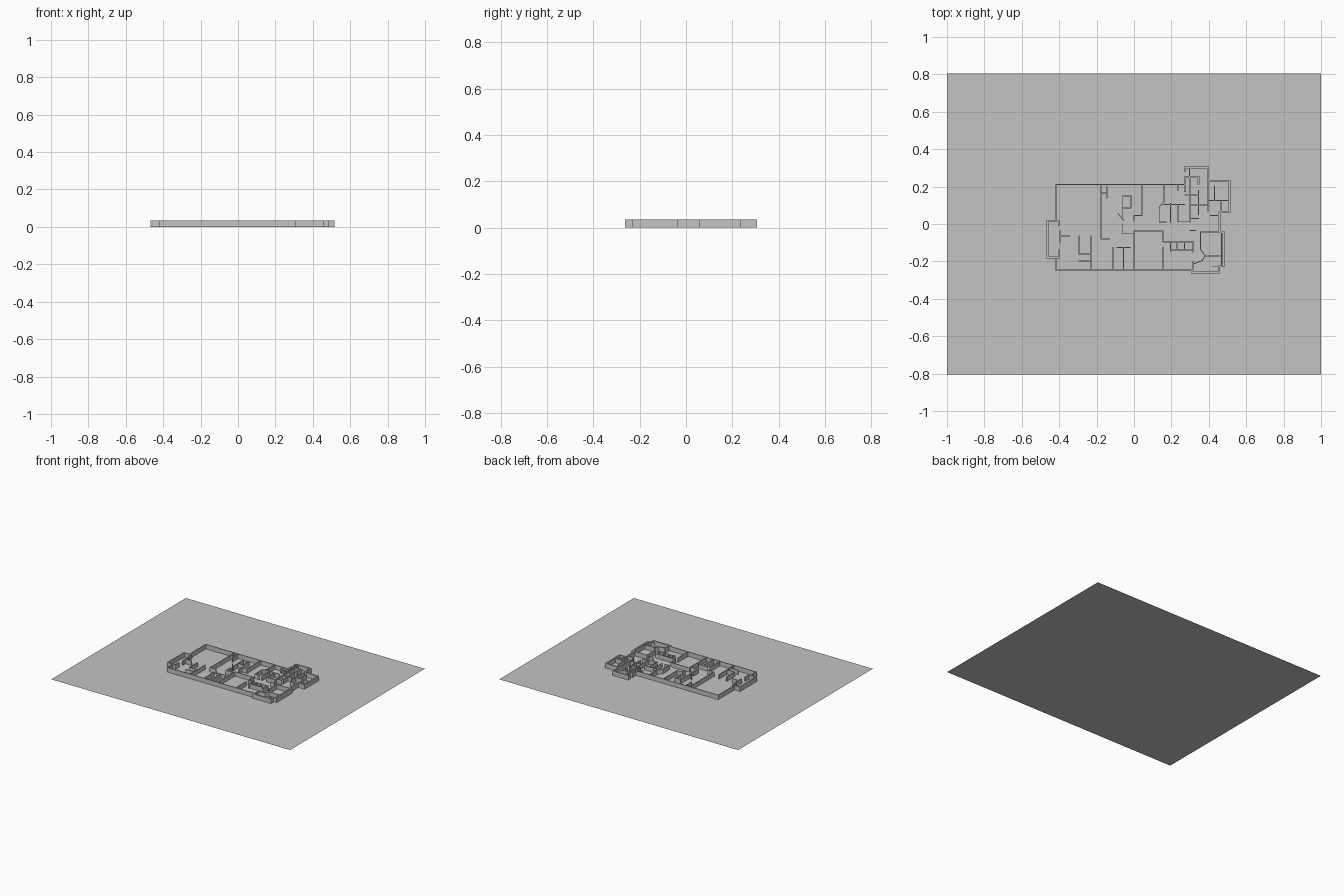
import bpy, bmesh
from mathutils import Vector

HEIGHT = 0.034

grey = bpy.data.materials.new("plain grey")
grey.diffuse_color = (0.55, 0.55, 0.55, 1)


def finish(name, bm):
    me = bpy.data.meshes.new(name)
    bm.to_mesh(me)
    bm.free()
    me.materials.append(grey)
    ob = bpy.data.objects.new(name, me)
    bpy.context.collection.objects.link(ob)
    return ob


def wall_run(bm, pts, t):
    """Open-bottomed wall boxes along a polyline, overlapping at corners."""
    for a, b in zip(pts, pts[1:]):
        a, b = Vector((*a, 0)), Vector((*b, 0))
        d = (b - a).normalized() * t / 2
        n = Vector((-d.y, d.x, 0))
        lo = [bm.verts.new(p) for p in (a - d - n, b + d - n, b + d + n, a - d + n)]
        hi = [bm.verts.new(v.co + Vector((0, 0, HEIGHT))) for v in lo]
        bm.faces.new(hi)
        for i in range(4):
            j = (i + 1) % 4
            bm.faces.new((lo[i], lo[j], hi[j], hi[i]))


def walls(name, runs, t):
    bm = bmesh.new()
    for r in runs:
        wall_run(bm, r, t)
    finish(name, bm)


def v(x, y0, y1):
    return [(x, y0), (x, y1)]


def h(y, x0, x1):
    return [(x0, y), (x1, y)]


# ground sheet
bm = bmesh.new()
bm.faces.new([bm.verts.new(p) for p in
              ((-1, -0.805, 0), (1, -0.805, 0), (1, 0.805, 0), (-1, 0.805, 0))])
finish("ground_sheet", bm)

# long outer walls of the main block
walls("main_outer_walls", [
    [(-0.417, 0.016), (-0.417, 0.211), (0.273, 0.211)],
    [(-0.417, -0.178), (-0.417, -0.247), (0.31, -0.247)],
], 0.006)

# projecting bay on the west end
walls("west_bay", [
    [(-0.402, 0.016), (-0.462, 0.016), (-0.462, -0.179), (-0.399, -0.179), (-0.399, -0.14)],
    v(-0.395, -0.04, -0.095),
    v(-0.402, 0.016, -0.005),
], 0.009)

# stepped outer walls on the east end
walls("east_outer_walls", [
    [(0.31, -0.247), (0.31, -0.259), (0.455, -0.259), (0.455, -0.226),
     (0.478, -0.226), (0.478, -0.042), (0.458, -0.042), (0.458, 0.064),
     (0.51, 0.064), (0.51, 0.23), (0.396, 0.23), (0.396, 0.302),
     (0.273, 0.302), (0.273, 0.285)],
    [(0.273, 0.175), (0.273, 0.252), (0.345, 0.252), (0.345, 0.215)],
], 0.01)

# rooms on the north side
walls("north_room_walls", [
    v(-0.177, 0.211, -0.08),
    v(-0.145, 0.2, 0.14), h(0.165, -0.177, -0.15),
    [(-0.06, 0.02), (-0.06, 0.15), (-0.015, 0.15), (-0.015, 0.085), (-0.06, 0.085)],
    [(-0.085, 0.055), (-0.055, 0.02)],
    v(0, 0.045, 0.015), h(0.045, 0, 0.043), v(0.043, 0.211, 0.045),
    [(0.16, 0.211), (0.16, 0.118), (0.135, 0.09), (0.135, 0.01), (0.17, 0.01)],
    v(0.195, 0.11, 0.01), v(0.235, 0.211, 0.18), h(0.105, 0.16, 0.27),
    v(0.235, 0.1, 0.01), h(0.012, 0.235, 0.3),
], 0.005)

# small rooms in the north-east wing
walls("north_east_room_walls", [
    v(0.3, 0.25, 0.01), h(0.155, 0.273, 0.345), v(0.345, 0.18, 0.05),
    v(0.296, 0.295, 0.26), h(0.102, 0.3, 0.39), v(0.396, 0.23, 0.07),
    h(0.125, 0.396, 0.5), v(0.465, 0.125, 0.07), v(0.43, 0.2, 0.13),
    h(0.03, 0.3, 0.345), h(0.045, 0.41, 0.458),
], 0.005)

# rooms on the south side
walls("south_room_walls", [
    h(-0.065, -0.39, -0.345), [(-0.295, -0.065), (-0.295, -0.16), (-0.23, -0.16)],
    h(-0.198, -0.295, -0.23), v(-0.23, -0.065, -0.247),
    h(-0.08, -0.177, -0.13), v(-0.06, 0, -0.055), h(-0.052, -0.06, -0.005),
    v(-0.112, -0.125, -0.247), v(-0.057, -0.125, -0.247), h(-0.125, -0.09, -0.02),
    v(0, -0.038, -0.247),
    [(0, -0.038), (0.155, -0.038), (0.155, -0.097), (0.32, -0.097)],
    v(0.155, -0.125, -0.247), v(0.195, -0.1, -0.145), v(0.23, -0.1, -0.14),
    h(-0.138, 0.195, 0.31), v(0.27, -0.1, -0.138),
], 0.005)

# angled rooms in the south-east corner
walls("south_east_room_walls", [
    v(0.315, -0.097, -0.15), v(0.315, -0.2, -0.247),
    [(0.455, -0.042), (0.355, -0.042), (0.355, -0.135), (0.38, -0.17), (0.46, -0.17)],
    [(0.38, -0.17), (0.365, -0.195), (0.315, -0.215)],
    v(0.468, -0.042, -0.226), h(-0.226, 0.42, 0.455), h(-0.035, 0.3, 0.33),
], 0.005)
